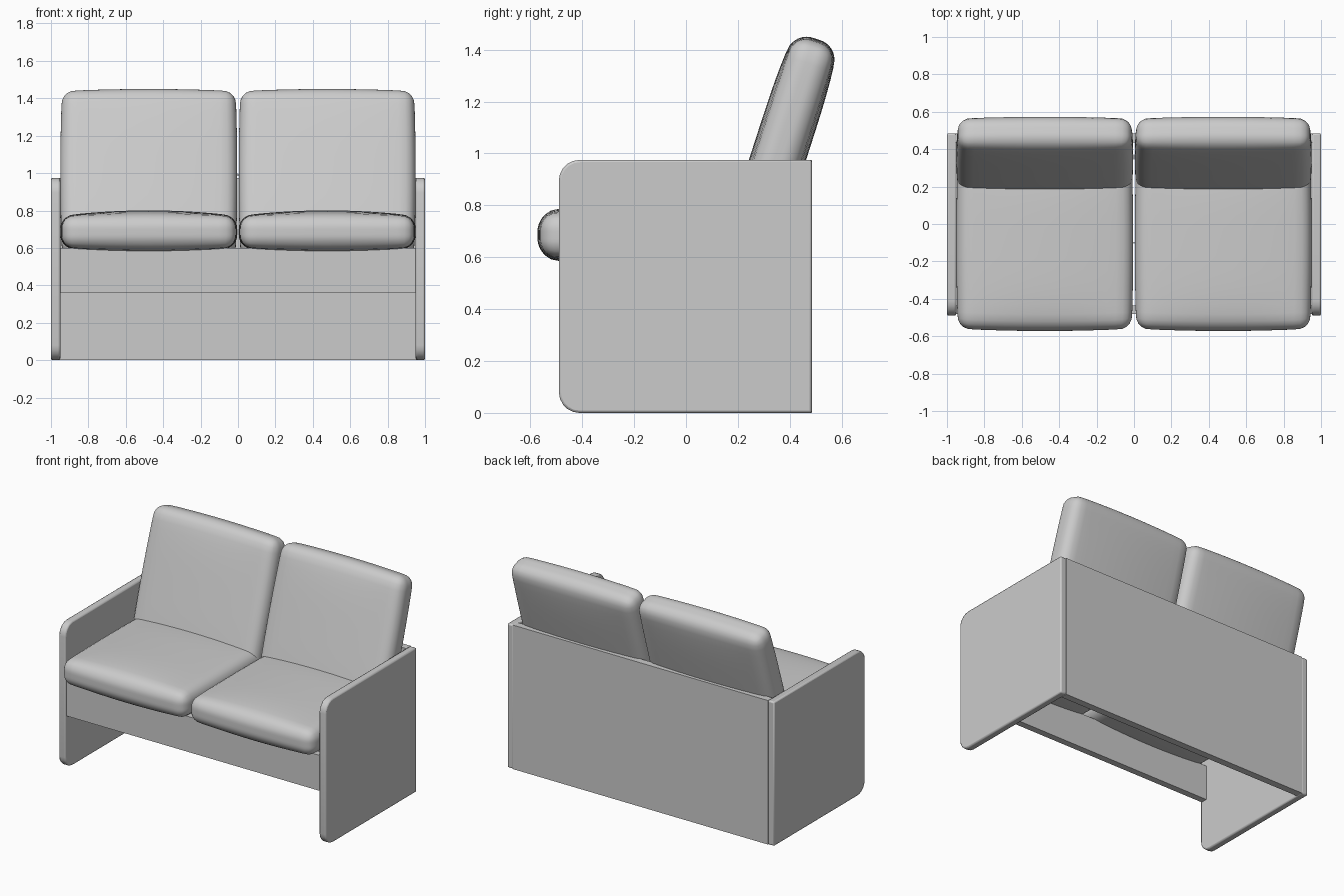
import bpy, bmesh, math
from mathutils import Vector

if "Cube" in bpy.data.objects:
    bpy.data.objects.remove(bpy.data.objects["Cube"])


def finish(name, bm, angle):
    bmesh.ops.recalc_face_normals(bm, faces=bm.faces)
    me = bpy.data.meshes.new(name)
    bm.to_mesh(me)
    bm.free()
    ob = bpy.data.objects.new(name, me)
    bpy.context.collection.objects.link(ob)
    bpy.ops.object.select_all(action='DESELECT')
    ob.select_set(True)
    bpy.context.view_layer.objects.active = ob
    bpy.ops.object.shade_smooth_by_angle(angle=math.radians(angle))
    return ob


def box(name, lo, hi):
    bm = bmesh.new()
    bmesh.ops.create_cube(bm, size=1)
    for v in bm.verts:
        v.co = Vector((lo[i] if v.co[i] < 0 else hi[i]) for i in range(3))
    return finish(name, bm, 30)


def side_panel(name, x0, x1):
    # Slab with rounded front corners
    y0, y1, z1, r = -0.49, 0.485, 0.975, 0.08
    pts = [(y1, 0), (y1, z1)]
    for cz, start in ((z1 - r, 90), (r, 180)):
        for i in range(6):
            a = math.radians(start + 18 * i)
            pts.append((y0 + r + r * math.cos(a), cz + r * math.sin(a)))
    bm = bmesh.new()
    face = bm.faces.new([bm.verts.new((x0, y, z)) for y, z in pts])
    ext = bmesh.ops.extrude_face_region(bm, geom=[face])
    for v in ext['geom']:
        if isinstance(v, bmesh.types.BMVert):
            v.co.x = x1
    ob = finish(name, bm, 40)
    bev = ob.modifiers.new("edge_round", 'BEVEL')
    bev.width, bev.segments = 0.009, 2
    bev.limit_method, bev.angle_limit = 'ANGLE', math.radians(40)
    return ob


def cushion(name, loc, tilt, bulge):
    # Rounded box, denser toward its edges, puffed in the middle
    half, r = Vector((0.473, 0.472, 0.085)), 0.068
    bm = bmesh.new()
    bmesh.ops.create_cube(bm, size=2)
    bmesh.ops.subdivide_edges(bm, edges=bm.edges, cuts=19, use_grid_fill=True)
    for v in bm.verts:
        p = Vector(half[i] * math.sin(v.co[i] * math.pi / 2) for i in range(3))
        inner = Vector(max(r - half[i], min(half[i] - r, p[i])) for i in range(3))
        p = inner + (p - inner).normalized() * r
        u, w = p.x / half.x, p.y / half.y
        p.z *= 1 + bulge / half.z * (1 - u * u) * (1 - w ** 4)
        p.x *= 1 - 0.018 * w * w
        p.y *= 1 - 0.026 * u * u
        v.co = p
    ob = finish(name, bm, 60)
    ob.location = loc
    ob.rotation_euler.x = math.radians(tilt)
    return ob


# Sides and cushions, mirrored left and right
for side, s in (("left", -1), ("right", 1)):
    side_panel("side_panel_" + side, s * 0.95, s * 1.0)
    cushion("seat_cushion_" + side, (s * 0.477, -0.10, 0.686), 0, 0.03)
    cushion("back_cushion_" + side, (s * 0.477, 0.358, 0.992), 72.1, 0.02)

# Back board and front rail
box("back_panel", (-0.955, 0.437, 0.0), (0.955, 0.485, 0.975))
box("front_rail", (-0.955, -0.48, 0.36), (0.955, -0.435, 0.60))
